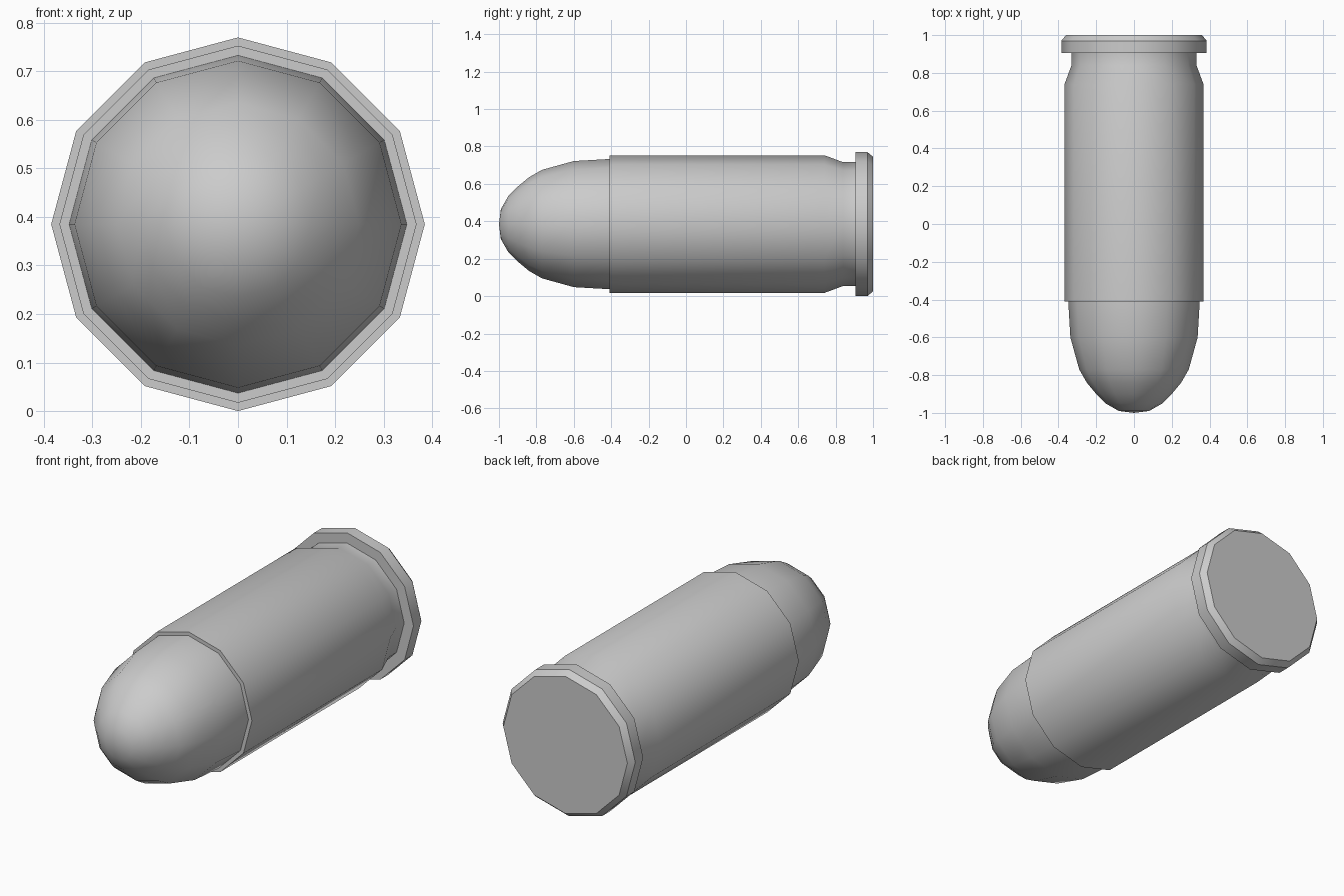
import bpy
import bmesh
from math import sin, cos, tau, radians

if "Cube" in bpy.data.objects:
    bpy.data.objects.remove(bpy.data.objects["Cube"], do_unlink=True)

SIDES = 12
AXIS_Z = 0.385

metal = bpy.data.materials.new("grey metal")
metal.use_nodes = True
GREY = (0.6, 0.6, 0.6, 1)
metal.diffuse_color = GREY
metal.node_tree.nodes["Principled BSDF"].inputs["Base Color"].default_value = GREY


def lathe(name, profile):
    """Turn (y, radius) points around the long axis; zero radius makes a tip."""
    bm = bmesh.new()
    rings = []
    for y, r in profile:
        count = SIDES if r else 1
        rings.append([bm.verts.new((r * cos(tau * i / SIDES), y,
                                    AXIS_Z + r * sin(tau * i / SIDES)))
                      for i in range(count)])
    for a, b in zip(rings, rings[1:]):
        for i in range(SIDES):
            j = (i + 1) % SIDES
            if len(a) == 1:
                bm.faces.new((a[0], b[i], b[j]))
            else:
                bm.faces.new((a[i], b[i], b[j], a[j]))
    # Flat caps on open ends
    for ring in (rings[0], rings[-1]):
        if len(ring) > 1:
            bm.faces.new(ring)
    bmesh.ops.recalc_face_normals(bm, faces=bm.faces)
    mesh = bpy.data.meshes.new(name)
    bm.to_mesh(mesh)
    bm.free()
    mesh.materials.append(metal)
    obj = bpy.data.objects.new(name, mesh)
    bpy.context.collection.objects.link(obj)
    bpy.ops.object.select_all(action='DESELECT')
    obj.select_set(True)
    bpy.context.view_layer.objects.active = obj
    bpy.ops.object.shade_smooth_by_angle(angle=radians(35))


# Rounded nose, seated slightly inside the case mouth
lathe("nose", [(-1, 0), (-0.99, 0.08), (-0.95, 0.15), (-0.9, 0.2),
               (-0.84, 0.25), (-0.77, 0.29), (-0.6, 0.337),
               (-0.41, 0.348), (-0.36, 0.348)])

# Case with tapered groove, flanged rim and chamfered base
lathe("case", [(-0.41, 0.368), (0.74, 0.368), (0.84, 0.331), (0.905, 0.331),
               (0.905, 0.385), (0.97, 0.385), (1, 0.36)])
